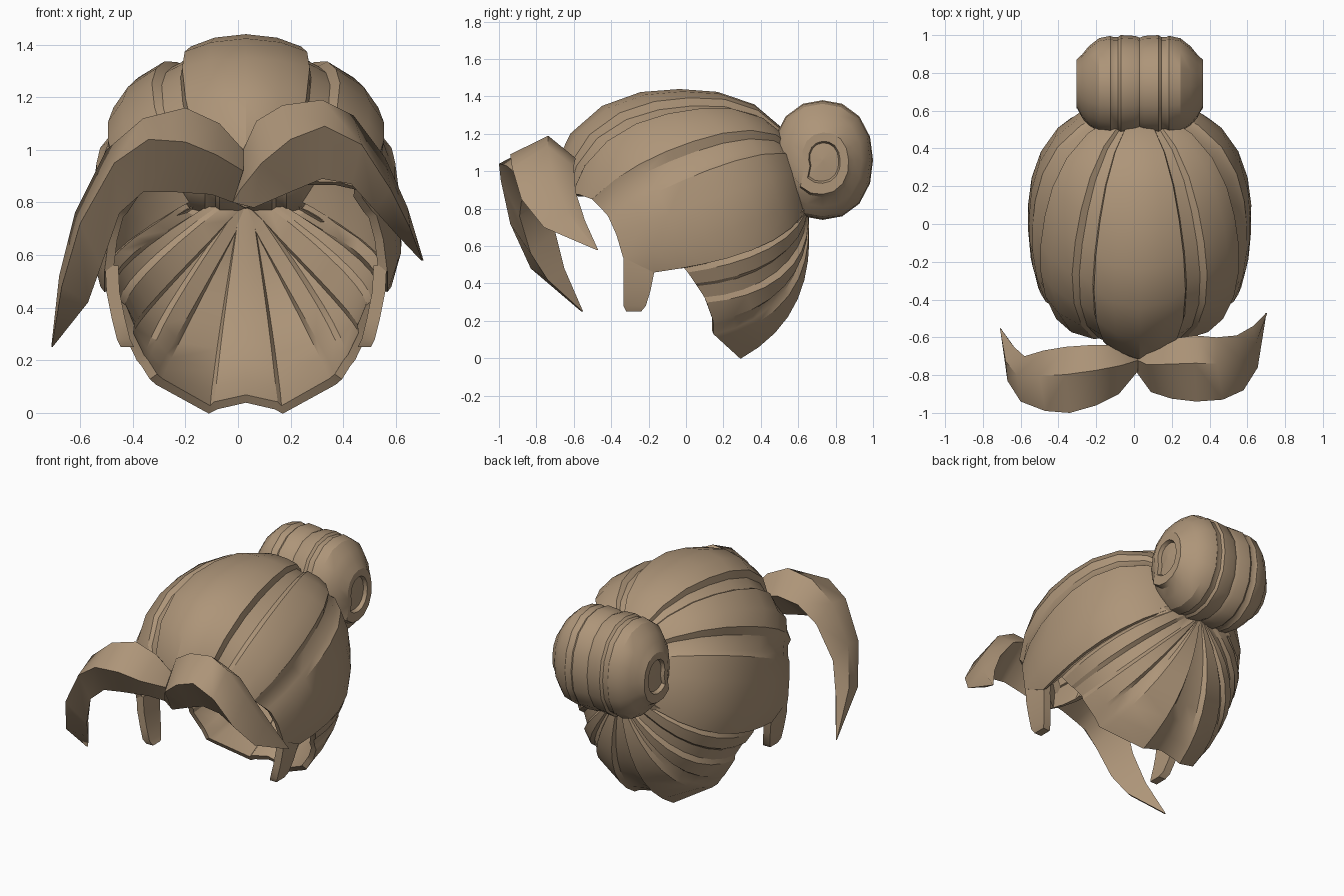
import bpy, bmesh, math
from mathutils import Vector

if "Cube" in bpy.data.objects:
    bpy.data.objects.remove(bpy.data.objects["Cube"])

mat = bpy.data.materials.new("tan_hair")
mat.diffuse_color = (0.42, 0.30, 0.19, 1)
mat.use_nodes = True
mat.node_tree.nodes["Principled BSDF"].inputs["Base Color"].default_value = mat.diffuse_color
CX = 0.03  # the cap and bun sit slightly right of centre


def finish(name, bm, angle=30, thickness=0):
    me = bpy.data.meshes.new(name)
    bm.to_mesh(me)
    bm.free()
    me.materials.append(mat)
    ob = bpy.data.objects.new(name, me)
    bpy.context.collection.objects.link(ob)
    bpy.ops.object.select_all(action='DESELECT')
    ob.select_set(True)
    bpy.context.view_layer.objects.active = ob
    if thickness:
        shell = ob.modifiers.new("thickness", 'SOLIDIFY')
        shell.thickness = thickness
        shell.offset = -1
        bpy.ops.object.modifier_apply(modifier=shell.name)
    bpy.ops.object.shade_smooth_by_angle(angle=math.radians(angle))
    return ob


def loft(name, sections, angle=30):
    """Skin closed sections of equal point count and cap both ends."""
    bm = bmesh.new()
    rings = [[bm.verts.new(p) for p in s] for s in sections]
    n = len(rings[0])
    for a, b in zip(rings, rings[1:]):
        for i in range(n):
            j = (i + 1) % n
            bm.faces.new((a[i], a[j], b[j], b[i]))
    bm.faces.new(rings[0])
    bm.faces.new(rings[-1])
    bmesh.ops.remove_doubles(bm, verts=bm.verts, dist=1e-4)
    bmesh.ops.recalc_face_normals(bm, faces=bm.faces)
    return finish(name, bm, angle)


# --- Cap: strands swept from under the bun to the hairline ---
# half hairline, front peak to nape: x offset, y, z, strand lift
HAIRLINE = [
    (0, -.75, .78, -.01), (.07, -.715, .81, 0), (.14, -.67, .85, 0),
    (.155, -.65, .86, -.05), (.22, -.62, .88, -.05), (.24, -.61, .88, 0),
    (.36, -.57, .875, .01), (.44, -.50, .85, .01), (.45, -.48, .82, -.04),
    (.485, -.43, .77, -.03), (.495, -.41, .75, .01),
    (.52, -.37, .66, .01), (.535, -.335, .54, .01), (.535, -.17, .46, .01),
    (.53, -.15, .462, -.03), (.53, -.01, .48, -.02), (.525, .01, .46, .01),
    (.50, .05, .40, 0), (.49, .06, .38, -.035), (.465, .10, .32, -.03),
    (.46, .11, .30, .01), (.415, .145, .20, 0), (.405, .15, .17, -.04),
    (.37, .15, .12, -.03), (.34, .17, .11, .01), (.14, .29, 0, .01),
    (.11, .29, .005, -.03), (0, .29, .03, -.03)]
CENTRE = Vector((0, 0, .75))


def head_radius(d):
    """Distance to a rounded-box head in direction d."""
    p = 2.4
    ry = .70 if d.y < 0 else .655
    return (abs(d.x / .585) ** p + abs(d.y / ry) ** p + abs(d.z / .675) ** p) ** (-1 / p)


def strand(x, y, z, lift, rows=9):
    end = Vector((x, y, z)) - CENTRE
    up = min(1, max(0, (z - .3) / .5))
    start = Vector((0, .62, .05 + .25 * up)).normalized()
    d_end = end.normalized()
    k_end = end.length / head_radius(d_end)
    pts = []
    for r in range(rows + 1):
        t = r / rows
        d = start.slerp(d_end, t)
        blend = t if y < 0 else t * t
        k = 1 + (k_end - 1) * blend + lift * math.sin(math.pi * min(t, .85))
        pts.append(CENTRE + d * head_radius(d) * k)
    return pts


half = [strand(*h) for h in HAIRLINE]
mirrored = [[Vector((-p.x, p.y, p.z)) for p in s] for s in half[-2:0:-1]]
bm = bmesh.new()
cols = [[bm.verts.new(p + Vector((CX, 0, 0))) for p in s] for s in half + mirrored]
for i, a in enumerate(cols):
    b = cols[(i + 1) % len(cols)]
    for r in range(len(a) - 1):
        bm.faces.new((a[r], a[r + 1], b[r + 1], b[r]))
bmesh.ops.remove_doubles(bm, verts=bm.verts, dist=1e-4)
bmesh.ops.recalc_face_normals(bm, faces=bm.faces)
mid = CENTRE + Vector((CX, 0, 0))
if sum(f.normal.dot(f.calc_center_median() - mid) for f in bm.faces) < 0:
    bmesh.ops.reverse_faces(bm, faces=bm.faces)
finish("hair_cap", bm, 25, thickness=.035)

# --- Bun: a roll lying along x, with strand grooves and spiral ends ---
RIGHT = [(0, .95), (.025, .985), (.10, 1.0), (.115, .96), (.14, .96), (.155, .985),
         (.215, .94), (.27, .78), (.305, .62), (.335, .50), (.335, .34),
         (.312, .31), (.322, .02)]
profile = [(-x, r) for x, r in RIGHT[:0:-1]] + RIGHT
N = 16
sections = []
for x, r in profile:
    ring = []
    for i in range(N):
        a = 2 * math.pi * i / N
        c, s = math.cos(a), math.sin(a)
        q = r * (abs(c) ** 2.2 + abs(s) ** 2.2) ** (-1 / 2.2)
        if abs(x) > .31:  # the curl tightens round the end
            q *= 1.2 - .45 * ((i + 6) % N) / N
        ring.append((CX + x, .73 + .27 * q * c, 1.06 + .32 * q * s))
    sections.append(ring)
loft("bun", sections, 28)

# --- Sideburns hanging in front of the ears ---
for s, side in ((1, "right"), (-1, "left")):
    rows = [(.535, -.335, -.16, .56), (.53, -.335, -.17, .46), (.51, -.335, -.19, .36),
            (.49, -.335, -.215, .28), (.475, -.32, -.24, .25)]
    loft("sideburn_" + side,
         [[(CX + s * x, f, z), (CX + s * x, b, z),
           (CX + s * (x - .05), b, z), (CX + s * (x - .05), f, z)]
          for x, f, b, z in rows], 40)

# --- Fringe: two swept locks (back edge, front ridge, lower edge), each to a tip ---
LEFT_LOCK = [
    ((.02, -.68, 1.0), (.02, -.78, .92), (-.02, -.73, .80)),
    ((-.07, -.64, 1.10), (-.08, -.90, .98), (-.10, -.78, .83)),
    ((-.20, -.64, 1.16), (-.20, -.96, 1.03), (-.25, -.84, .84)),
    ((-.36, -.65, 1.12), (-.34, -1.0, 1.04), (-.36, -.88, .84)),
    ((-.50, -.67, 1.0), (-.47, -.99, .95), (-.45, -.89, .76)),
    ((-.62, -.70, .76), (-.60, -.94, .72), (-.52, -.83, .56)),
    ((-.68, -.65, .52), (-.67, -.83, .48), (-.57, -.74, .42)),
    ((-.71, -.55, .25), (-.708, -.56, .25), (-.705, -.553, .25))]
RIGHT_LOCK = [
    ((.02, -.68, 1.0), (.01, -.78, .85), (-.02, -.73, .80)),
    ((.07, -.64, 1.11), (.09, -.89, .95), (.06, -.77, .78)),
    ((.17, -.61, 1.17), (.20, -.925, 1.04), (.20, -.79, .84)),
    ((.32, -.59, 1.19), (.33, -.94, 1.09), (.32, -.82, .89)),
    ((.44, -.60, 1.13), (.47, -.93, 1.02), (.43, -.81, .87)),
    ((.56, -.59, .97), (.58, -.88, .85), (.52, -.76, .77)),
    ((.645, -.54, .78), (.655, -.76, .70), (.61, -.64, .67)),
    ((.705, -.47, .58), (.70, -.48, .58), (.695, -.473, .58))]


def lock_section(a, b, c):
    """Split the back edge into a crown point and a lower back point."""
    a, b, c = Vector(a), Vector(b), Vector(c)
    crown = Vector((a.x, a.y + .42 * (b.y - a.y), a.z))
    back = a.lerp(c, .4)
    back.y = a.y
    return [crown, b, c, back]


loft("fringe_left", [lock_section(*s) for s in LEFT_LOCK], 45)
loft("fringe_right", [lock_section(*s) for s in RIGHT_LOCK], 45)
